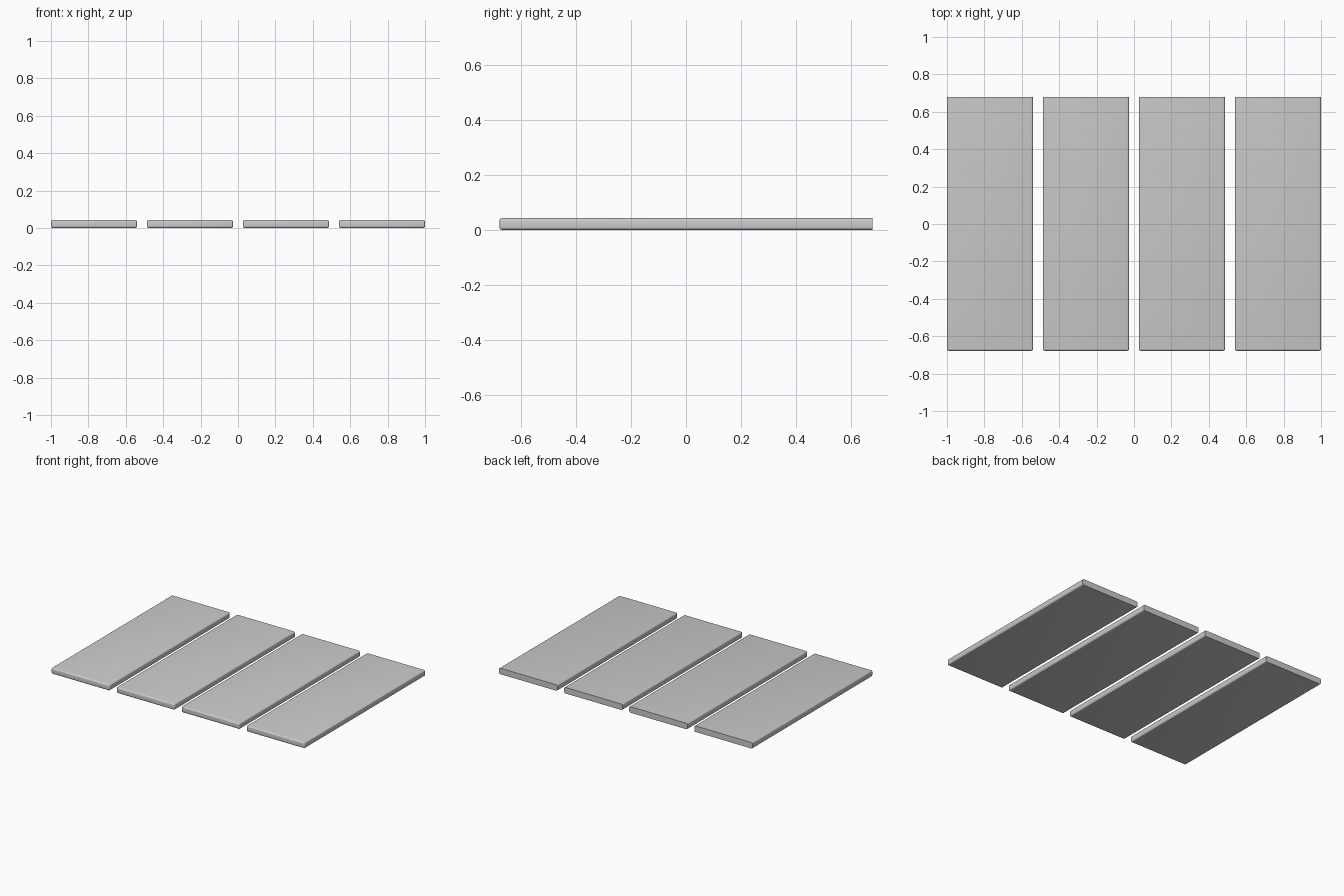
import bpy, bmesh

if "Cube" in bpy.data.objects:
    bpy.data.objects.remove(bpy.data.objects["Cube"])

WIDTH, LENGTH, HEIGHT = 0.46, 1.356, 0.043
PITCH = (2 - WIDTH) / 3
RADIUS = 0.01


def panel(name, x):
    # Flat slab, rounded on the sides and front, square at the back
    bm = bmesh.new()
    bmesh.ops.create_cube(bm, size=1)
    for v in bm.verts:
        v.co.x *= WIDTH
        v.co.y *= LENGTH
        v.co.z = (v.co.z + 0.5) * HEIGHT
    edges = [e for e in bm.edges if not all(v.co.y > 0 for v in e.verts)]
    bmesh.ops.bevel(bm, geom=edges, offset=RADIUS, segments=4,
                    profile=0.5, affect='EDGES')
    bmesh.ops.recalc_face_normals(bm, faces=bm.faces)
    mesh = bpy.data.meshes.new(name)
    bm.to_mesh(mesh)
    bm.free()
    obj = bpy.data.objects.new(name, mesh)
    obj.location.x = x
    bpy.context.collection.objects.link(obj)
    bpy.ops.object.select_all(action='DESELECT')
    obj.select_set(True)
    bpy.context.view_layer.objects.active = obj
    bpy.ops.object.shade_smooth_by_angle()


# Row of four equal panels
for i in range(4):
    panel(f"panel_{i + 1}", (i - 1.5) * PITCH)
